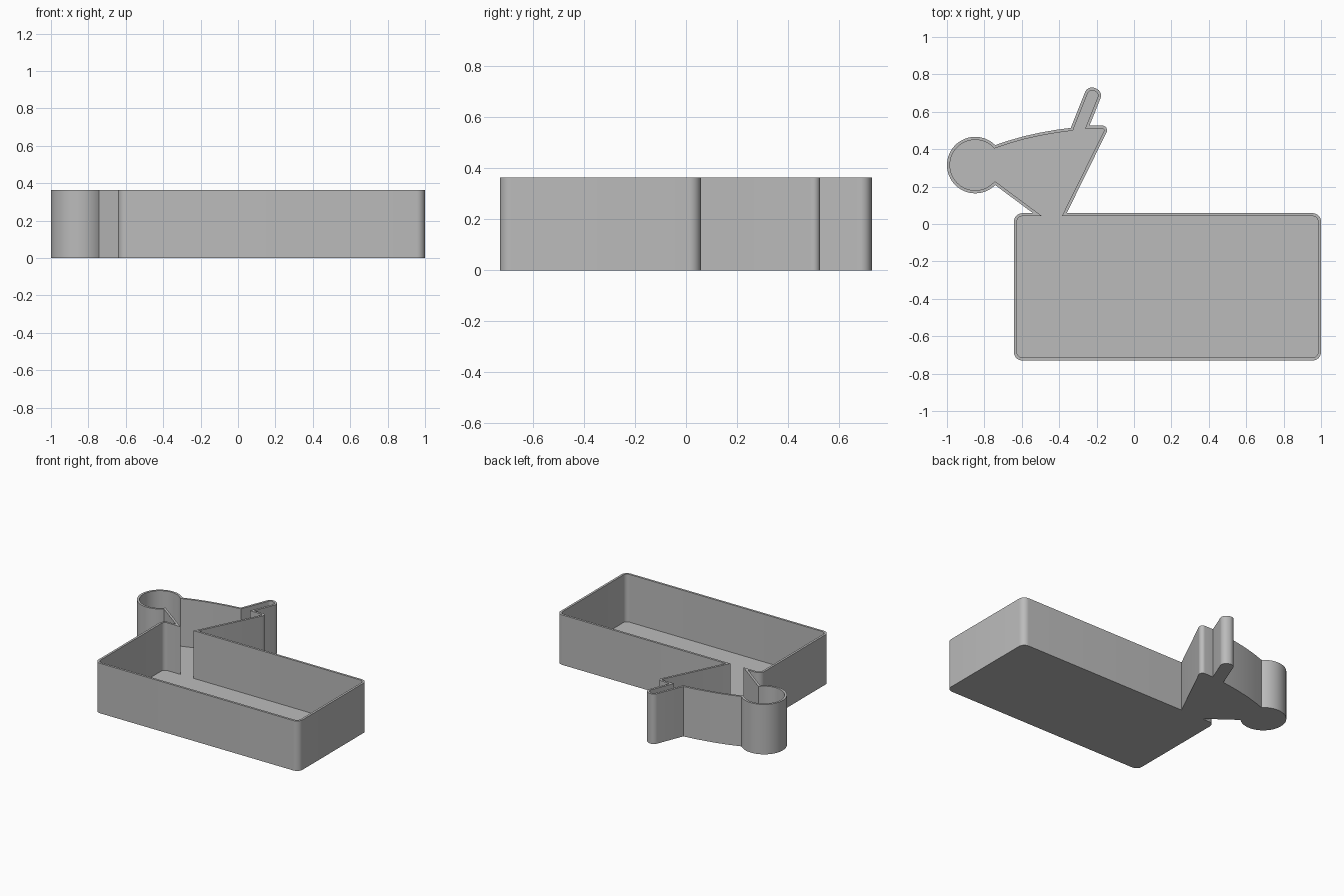
import bpy, bmesh
from math import cos, sin, tan, radians
from mathutils import Vector

HEIGHT, WALL, FLOOR = 0.363, 0.016, 0.016

if "Cube" in bpy.data.objects:
    bpy.data.objects.remove(bpy.data.objects["Cube"], do_unlink=True)


def arc(cx, cy, r, start, end, steps):
    """Points along a circular arc, angles in degrees."""
    angles = [radians(start + (end - start) * i / steps) for i in range(steps + 1)]
    return [Vector((cx + r * cos(a), cy + r * sin(a))) for a in angles]


def fillet(prev, corner, nxt, r, steps=8):
    """Round one corner of a polygon with radius r."""
    p, c, n = Vector(prev), Vector(corner), Vector(nxt)
    a, b = (p - c).normalized(), (n - c).normalized()
    half = a.angle(b) / 2
    start, end = c + a * r / tan(half), c + b * r / tan(half)
    centre = c + (a + b).normalized() * r / sin(half)
    u, v = start - centre, end - centre
    sweep = u.angle(v)
    return [centre + (u * sin((1 - i / steps) * sweep) + v * sin(i / steps * sweep)) / sin(sweep)
            for i in range(steps + 1)]


def inset(points, d):
    """Mitred inward offset of a counter-clockwise outline."""
    result = []
    for i, p in enumerate(points):
        e1 = (p - points[i - 1]).normalized()
        e2 = (points[(i + 1) % len(points)] - p).normalized()
        n1, n2 = Vector((-e1.y, e1.x)), Vector((-e2.y, e2.x))
        result.append(p + (n1 + n2) * d / (1 + n1.dot(n2)))
    return result


# Outline corners (x, y, rounding radius), counter-clockwise, up to the head
corners = [
    (-0.642, 0.058, 0.045), (-0.642, -0.73, 0.045),   # box, left side
    (1.0, -0.73, 0.045), (1.0, 0.058, 0.045),         # box, right side
    (-0.36, 0.058, 0),                                # neck
    (-0.129, 0.526, 0.025),                           # pointed tip
    (-0.238, 0.526, 0),                               # foot of the prong
    (-0.164, 0.709, 0.04), (-0.247, 0.742, 0.04),     # prong end
    (-0.338, 0.514, 0),                               # other foot of the prong
    (-0.42, 0.503, 0), (-0.504, 0.488, 0),            # gently bowed back
    (-0.59, 0.469, 0), (-0.67, 0.446, 0),
]
neck_left = (-0.54, 0.058)
outline = []
for i, (x, y, r) in enumerate(corners):
    if r:
        before = corners[i - 1][:2] if i else neck_left
        outline += fillet(before, (x, y), corners[i + 1][:2], r)
    else:
        outline.append(Vector((x, y)))
# Round head, then back down to the neck
outline += arc(-0.849, 0.315, 0.151, 45, 315, 48)
outline.append(Vector(neck_left))
inner = inset(outline, WALL)

# Open tray: underside, outer wall, rim, inner wall and floor
bm = bmesh.new()
rings = [[bm.verts.new((p.x, p.y, z)) for p in pts]
         for pts, z in ((outline, 0), (outline, HEIGHT), (inner, HEIGHT), (inner, FLOOR))]
for low, high in zip(rings, rings[1:]):
    for i in range(len(low)):
        j = (i + 1) % len(low)
        bm.faces.new((low[i], low[j], high[j], high[i]))
bm.faces.new(rings[0][::-1])
bm.faces.new(rings[-1])
bmesh.ops.recalc_face_normals(bm, faces=bm.faces[:])
mesh = bpy.data.meshes.new("shaped_tray")
bm.to_mesh(mesh)
bm.free()
tray = bpy.data.objects.new("shaped_tray", mesh)
bpy.context.collection.objects.link(tray)

# Plain grey
grey = bpy.data.materials.new("plain_grey")
grey.use_nodes = True
colour = (0.5, 0.5, 0.5, 1)
grey.diffuse_color = colour
grey.node_tree.nodes["Principled BSDF"].inputs["Base Color"].default_value = colour
mesh.materials.append(grey)

bpy.ops.object.select_all(action="DESELECT")
tray.select_set(True)
bpy.context.view_layer.objects.active = tray
bpy.ops.object.shade_smooth_by_angle(angle=radians(30))
